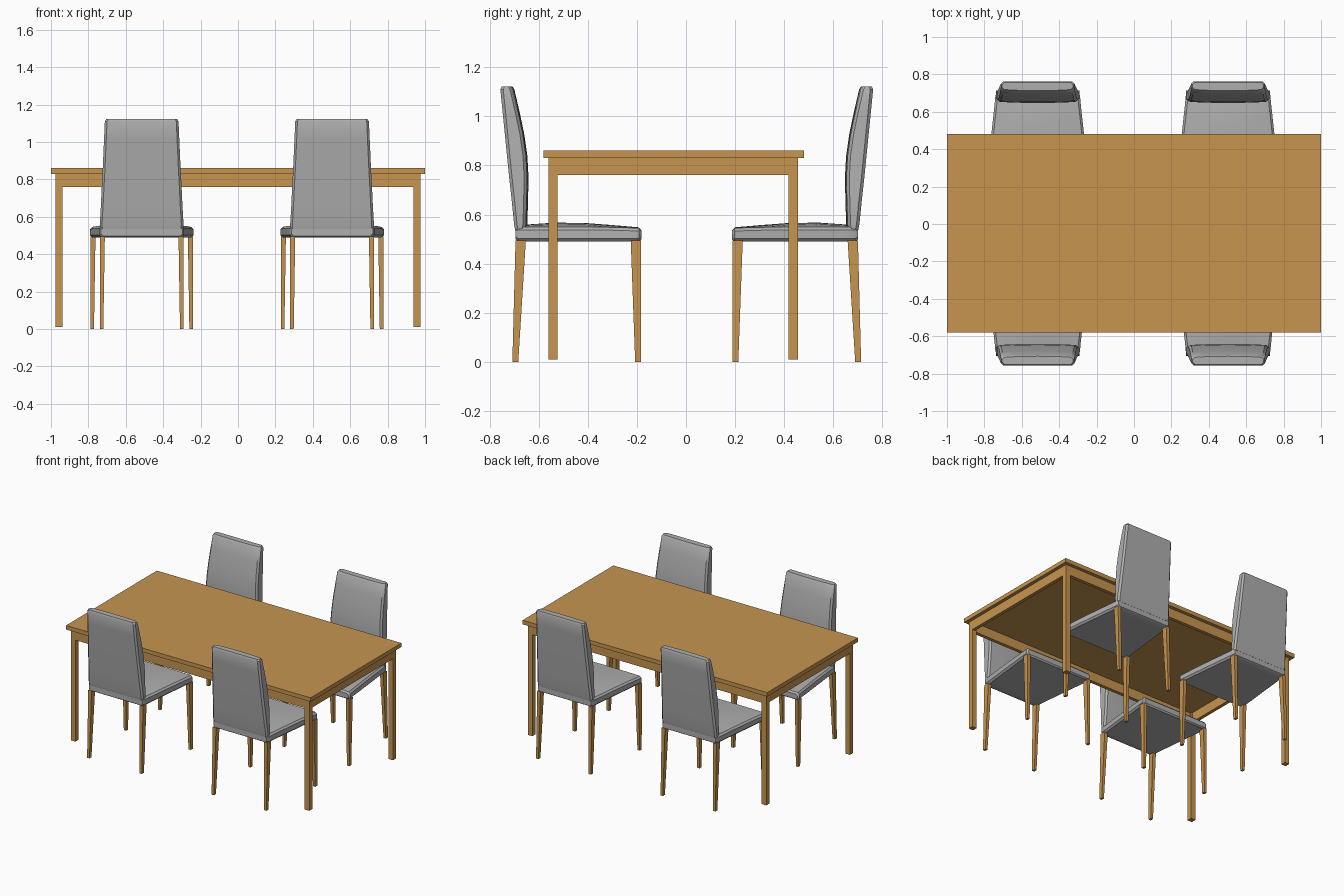
import bpy
import bmesh
from math import radians
from mathutils import Vector

if "Cube" in bpy.data.objects:
    bpy.data.objects.remove(bpy.data.objects["Cube"], do_unlink=True)


def material(name, rgb):
    mat = bpy.data.materials.new(name)
    mat.use_nodes = True
    mat.diffuse_color = (*rgb, 1)
    mat.node_tree.nodes["Principled BSDF"].inputs["Base Color"].default_value = (*rgb, 1)
    return mat


WOOD = material("oak wood", (0.57, 0.30, 0.08))
FABRIC = material("grey fabric", (0.43, 0.43, 0.43))


def loft(name, rings, mat, smooth=False):
    """Skin a list of equal closed rings and cap both ends."""
    bm = bmesh.new()
    rows = [[bm.verts.new(p) for p in ring] for ring in rings]
    n = len(rows[0])
    for a, b in zip(rows, rows[1:]):
        for i in range(n):
            j = (i + 1) % n
            bm.faces.new((a[i], a[j], b[j], b[i]))
    bm.faces.new(rows[0])
    bm.faces.new(rows[-1])
    bmesh.ops.recalc_face_normals(bm, faces=bm.faces)
    mesh = bpy.data.meshes.new(name)
    bm.to_mesh(mesh)
    bm.free()
    mesh.materials.append(mat)
    if smooth:
        mesh.shade_smooth()
        mesh.set_sharp_from_angle(angle=radians(35))
    obj = bpy.data.objects.new(name, mesh)
    bpy.context.collection.objects.link(obj)
    return obj


def rect(x0, x1, y0, y1, z):
    return [(x0, y0, z), (x1, y0, z), (x1, y1, z), (x0, y1, z)]


def box(name, x0, x1, y0, y1, z0, z1):
    return loft(name, [rect(x0, x1, y0, y1, z0), rect(x0, x1, y0, y1, z1)], WOOD)


# Table: top, apron rails and square legs
X, Y0, Y1 = 0.975, -0.56, 0.455
LEG = 0.037
box("table_top", -1, 1, -0.58, 0.48, 0.83, 0.86)
for side, (a, b) in {"front": (Y0, Y0 + 0.025), "back": (Y1 - 0.025, Y1)}.items():
    box(f"table_rail_{side}", LEG - X, X - LEG, a, b, 0.76, 0.83)
for side, (a, b) in {"right": (-X, 0.025 - X), "left": (X - 0.025, X)}.items():
    box(f"table_rail_{side}", a, b, Y0 + LEG, Y1 - LEG, 0.76, 0.83)
    for end, y in {"front": Y0, "back": Y1 - LEG}.items():
        x = -X if side == "right" else X - LEG
        box(f"table_leg_{end}_{side}", x, x + LEG, y, y + LEG, 0.01, 0.83)


def section(half, lo, hi, crown, c):
    """Chamfered cross-section (u, v): flat on the low side, crowned on the high side."""
    right = [(half - c, lo), (half, lo + c), (half, hi - c), (half - c, hi)]
    arch = [(half * t, hi + crown * (1 - t * t)) for t in (0.65, 0.3, 0, -0.3, -0.65)]
    return right + arch + [(-u, v) for u, v in reversed(right)]


def chair(tag, cx, s):
    """s = 1 for the back row; d is the distance out from the table's middle."""
    def place(x, d, z):
        return Vector((cx + x, s * d + 0.003, z))

    # Seat cushion, lofted from its table edge to the backrest
    seat = []
    for d, half, lo, hi, crown in ((0.185, 0.268, 0.498, 0.534, 0.002),
                                   (0.195, 0.277, 0.49, 0.545, 0.003),
                                   (0.30, 0.267, 0.49, 0.548, 0.009),
                                   (0.42, 0.254, 0.49, 0.55, 0.016),
                                   (0.54, 0.241, 0.49, 0.55, 0.017),
                                   (0.64, 0.230, 0.49, 0.55, 0.010),
                                   (0.685, 0.226, 0.49, 0.55, 0.002),
                                   (0.697, 0.218, 0.498, 0.545, 0.0)):
        seat.append([place(u, d, v) for u, v in section(half, lo, hi, crown, 0.012)])
    loft(f"seat_{tag}", seat, FABRIC, True)

    # Leaning, padded backrest, lofted upward
    back = []
    for z, half, inner, outer in ((0.535, 0.222, 0.660, 0.698),
                                  (0.56, 0.224, 0.655, 0.703),
                                  (0.66, 0.218, 0.652, 0.713),
                                  (0.75, 0.214, 0.650, 0.723),
                                  (0.84, 0.209, 0.655, 0.732),
                                  (0.93, 0.205, 0.668, 0.741),
                                  (1.02, 0.201, 0.687, 0.750),
                                  (1.11, 0.197, 0.708, 0.759),
                                  (1.122, 0.190, 0.716, 0.753)):
        ring = section(half, -outer, -inner, 0.006, 0.012)
        back.append([place(u, -v, z) for u, v in ring])
    loft(f"backrest_{tag}", back, FABRIC, True)

    # Tapered legs
    for side, m in (("right", -1), ("left", 1)):
        for end, foot, top, out in (("inner", (0.187, 0.21), (0.186, 0.228), 0.274),
                                    ("outer", (0.686, 0.71), (0.655, 0.697), 0.224)):
            rings = []
            for z, (d0, d1), width in ((0, foot, 0.019), (0.495, top, 0.027)):
                rings.append([place(m * x, d, z)
                              for x, d, z in rect(out - width, out, d0, d1, z)])
            loft(f"chair_leg_{end}_{side}_{tag}", rings, WOOD)


# Four chairs, two on each long side
for row, s in (("front", -1), ("back", 1)):
    for side, cx in (("right", -0.515), ("left", 0.503)):
        chair(f"{row}_{side}", cx, s)
